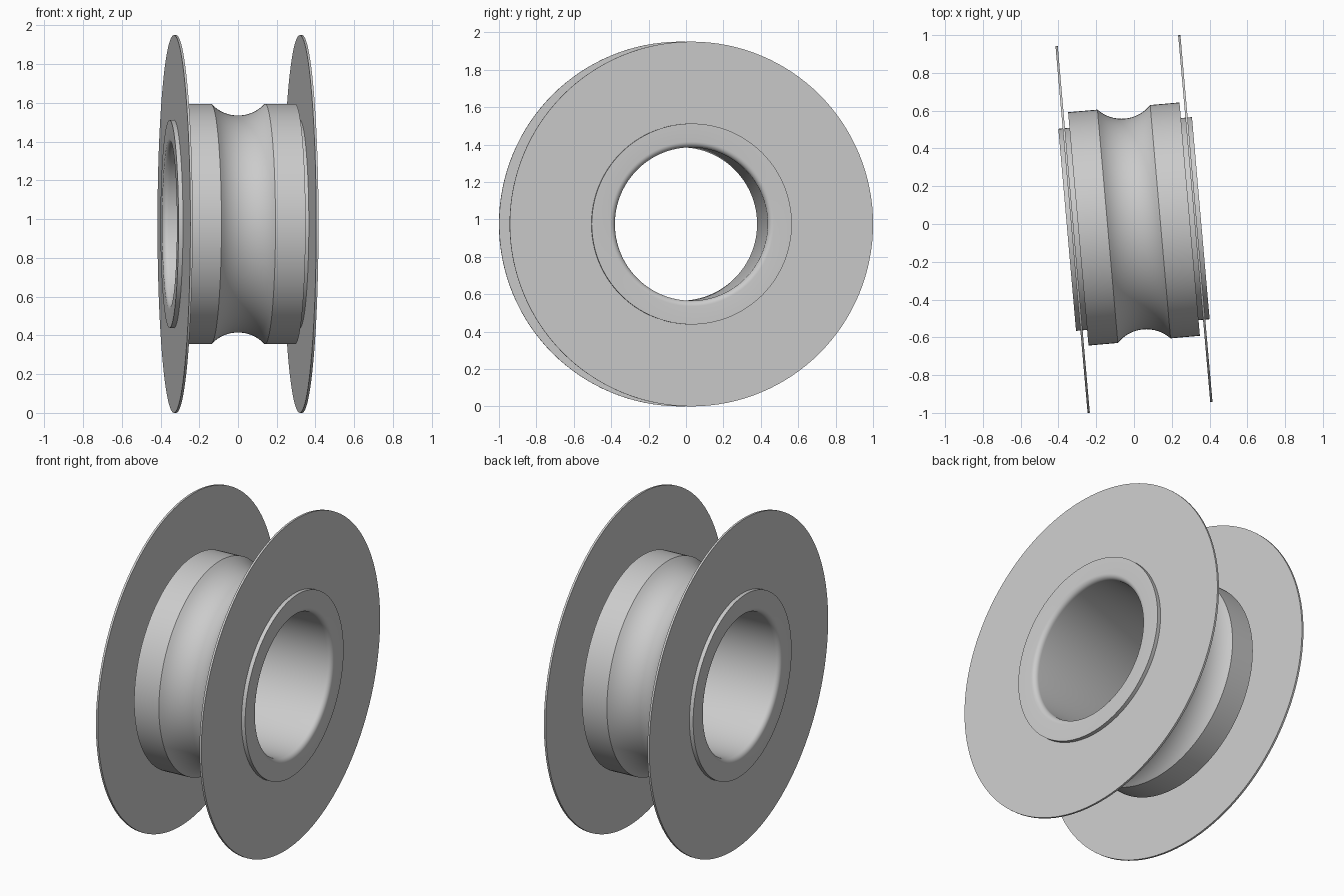
import bpy, bmesh, math
from mathutils import Matrix, Vector

cube = bpy.data.objects.get("Cube")
if cube:
    bpy.data.objects.remove(cube, do_unlink=True)

FLANGE_R = 0.975      # flange radius, also the height of the axle
TILT = math.radians(5)
SEGMENTS = 128
PLACE = Matrix.Translation((0, 0, FLANGE_R)) @ Matrix.Rotation(TILT, 4, 'Z')

metal = bpy.data.materials.new("light grey metal")
metal.use_nodes = True
metal.diffuse_color = (0.6, 0.6, 0.6, 1)
metal.node_tree.nodes["Principled BSDF"].inputs["Base Color"].default_value = (0.6, 0.6, 0.6, 1)


def arc(cx, cr, radius, start, end, steps):
    """Points (axial, radial) along a circular arc, angles in degrees."""
    angles = [math.radians(start + (end - start) * i / steps) for i in range(steps + 1)]
    return [(cx + radius * math.cos(a), cr + radius * math.sin(a)) for a in angles]


def lathe(name, profile):
    """Turn a closed (axial, radial) profile around the x axis."""
    bm = bmesh.new()
    verts = [bm.verts.new((x, 0, r)) for x, r in profile]
    edges = [bm.edges.new((a, b)) for a, b in zip(verts, verts[1:] + verts[:1])]
    bmesh.ops.spin(bm, geom=verts + edges, cent=Vector(), axis=(1, 0, 0),
                   angle=math.tau, steps=SEGMENTS)
    bmesh.ops.remove_doubles(bm, verts=bm.verts, dist=1e-5)
    bmesh.ops.recalc_face_normals(bm, faces=bm.faces)
    bm.transform(PLACE)
    mesh = bpy.data.meshes.new(name)
    bm.to_mesh(mesh)
    bm.free()
    mesh.materials.append(metal)
    obj = bpy.data.objects.new(name, mesh)
    bpy.context.collection.objects.link(obj)
    bpy.ops.object.select_all(action='DESELECT')
    obj.select_set(True)
    bpy.context.view_layer.objects.active = obj
    bpy.ops.object.shade_smooth_by_angle(angle=math.radians(25))
    return obj


# Hub: stepped bosses, wide drum with a round groove, bore with rounded lips
HUB_R, BOSS_R, BORE_R = 0.62, 0.537, 0.41
HUB_X, BOSS_X, LIP = 0.296, 0.355, 0.03
GROOVE_X, GROOVE_DEPTH = 0.14, 0.06
groove_r = (GROOVE_X ** 2 + GROOVE_DEPTH ** 2) / (2 * GROOVE_DEPTH)
half = math.degrees(math.asin(GROOVE_X / groove_r))

groove = arc(0, HUB_R - GROOVE_DEPTH + groove_r, groove_r, 270 - half, 270 + half, 16)
right_lip = arc(BOSS_X - LIP, BORE_R + LIP, LIP, 0, -90, 6)
left_lip = arc(LIP - BOSS_X, BORE_R + LIP, LIP, 270, 180, 6)
lathe("hub", [(-BOSS_X, BOSS_R), (-HUB_X, BOSS_R), (-HUB_X, HUB_R)] + groove
      + [(HUB_X, HUB_R), (HUB_X, BOSS_R), (BOSS_X, BOSS_R)] + right_lip + left_lip)

# Thin flange discs around the bosses
for name, side in (("left_flange", 1), ("right_flange", -1)):
    inner, outer = side * 0.32, side * 0.332
    lathe(name, [(inner, BOSS_R - 0.02), (inner, FLANGE_R),
                 (outer, FLANGE_R), (outer, BOSS_R - 0.02)])
